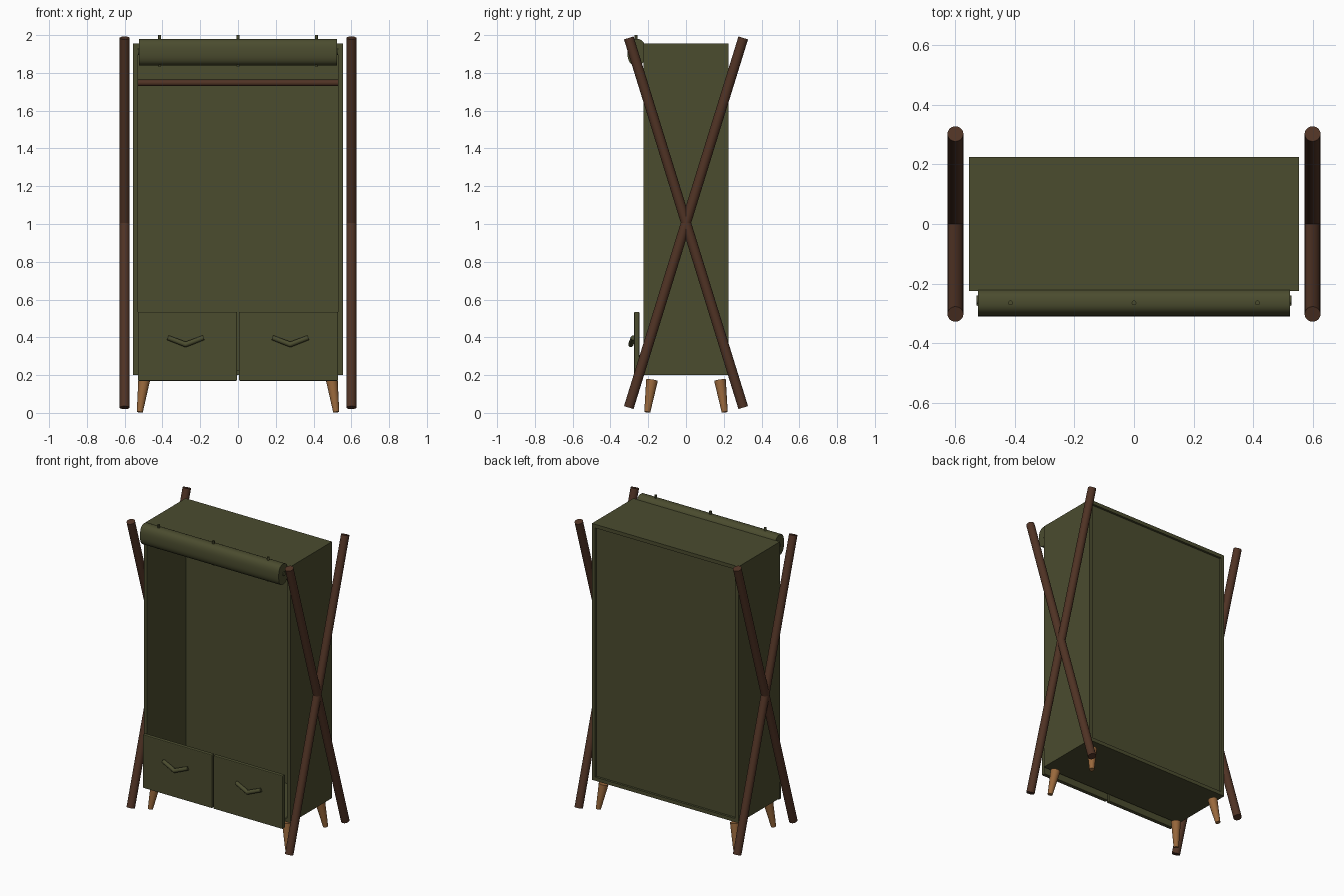
import bpy
import bmesh
from math import cos, sin, pi, copysign
from mathutils import Vector

if "Cube" in bpy.data.objects:
    bpy.data.objects.remove(bpy.data.objects["Cube"], do_unlink=True)


def material(name, rgb):
    mat = bpy.data.materials.new(name)
    mat.use_nodes = True
    mat.diffuse_color = (*rgb, 1)
    bsdf = next(n for n in mat.node_tree.nodes if n.type == 'BSDF_PRINCIPLED')
    bsdf.inputs["Base Color"].default_value = (*rgb, 1)
    return mat


OLIVE = material("olive canvas", (0.07, 0.072, 0.028))
BROWN = material("dark brown wood", (0.08, 0.033, 0.018))
TAN = material("tan wood", (0.32, 0.14, 0.045))


def finish(bm, name, mat, smooth=False):
    bmesh.ops.recalc_face_normals(bm, faces=bm.faces)
    mesh = bpy.data.meshes.new(name)
    bm.to_mesh(mesh)
    bm.free()
    mesh.materials.append(mat)
    obj = bpy.data.objects.new(name, mesh)
    bpy.context.collection.objects.link(obj)
    if smooth:
        bpy.ops.object.select_all(action='DESELECT')
        obj.select_set(True)
        bpy.context.view_layer.objects.active = obj
        bpy.ops.object.shade_smooth_by_angle()
    return obj


def box(name, low, high, mat, bevel=0):
    low, high = Vector(low), Vector(high)
    bm = bmesh.new()
    bmesh.ops.create_cube(bm, size=1)
    for v in bm.verts:
        v.co = (low + high) / 2 + v.co * (high - low)
    obj = finish(bm, name, mat)
    if bevel:
        mod = obj.modifiers.new("soft edge", 'BEVEL')
        mod.width, mod.segments = bevel, 2
    return obj


def rod(name, start, end, r1, r2, mat, sides=24):
    """Straight round bar, tapered when the radii differ."""
    start, end = Vector(start), Vector(end)
    axis = end - start
    bm = bmesh.new()
    bmesh.ops.create_cone(bm, cap_ends=True, segments=sides,
                          radius1=r1, radius2=r2, depth=axis.length)
    turn = axis.to_track_quat('Z', 'Y')
    for v in bm.verts:
        v.co = turn @ v.co + (start + end) / 2
    return finish(bm, name, mat, smooth=True)


# Cabinet shell, open at the front, with a recessed back panel
W, D, LOW, HIGH, T = 0.555, 0.225, 0.2, 1.955, 0.025
for side, s in (("right", -1), ("left", 1)):
    x1, x2 = sorted((s * W, s * (W - T)))
    box(side + "_side_panel", (x1, -D, LOW), (x2, D, HIGH), OLIVE)
box("top_panel", (T - W, -D, HIGH - T), (W - T, D, HIGH), OLIVE)
box("bottom_panel", (T - W, -D, LOW), (W - T, D, LOW + T), OLIVE)
box("back_panel", (T - W, D - 0.03, LOW + T), (W - T, D - 0.015, HIGH - T), OLIVE)

# Hanging rail
rod("hanging_rail", (T - W, 0, 1.747), (W - T, 0, 1.747), 0.017, 0.017, BROWN)

# Drawer fronts and chevron handles
for side, s in (("right", -1), ("left", 1)):
    x1, x2 = sorted((s * 0.005, s * 0.53))
    box(side + "_drawer_front", (x1, -0.275, 0.17), (x2, -0.247, 0.535), OLIVE, 0.005)
    tip = Vector((s * 0.277, -0.292, 0.362))
    for arm in (-1, 1):
        end = tip + Vector((arm * 0.094, 0.012, 0.036))
        rod(side + "_drawer_handle", tip, end, 0.014, 0.013, OLIVE, 12)
    bm = bmesh.new()
    bmesh.ops.create_icosphere(bm, subdivisions=2, radius=0.014)
    bmesh.ops.translate(bm, verts=bm.verts, vec=tip)
    finish(bm, side + "_handle_joint", OLIVE, smooth=True)

# Crossed poles and splayed legs on each side
for side, s in (("right", -1), ("left", 1)):
    for place, f in (("front", -1), ("back", 1)):
        rod(f"{side}_{place}_pole", (s * 0.6, f * 0.303, 0.028),
            (s * 0.6, -f * 0.303, 1.985), 0.0265, 0.0265, BROWN, 32)
        rod(f"{side}_{place}_leg", (s * 0.52, f * 0.205, 0.004),
            (s * 0.497, f * 0.18, 0.173), 0.016, 0.031, TAN)

# Rolled-up front curtain with an oval section
bm = bmesh.new()
ring = []
for i in range(40):
    a = 2 * pi * i / 40
    y, z = (copysign(abs(c) ** 0.8, c) for c in (cos(a), sin(a)))
    ring.append(bm.verts.new((-0.525, -0.262 + 0.048 * y, 1.91 + 0.07 * z)))
cap = bm.faces.new(ring)
grown = bmesh.ops.extrude_face_region(bm, geom=[cap], use_keep_orig=True)
bmesh.ops.translate(bm, vec=(1.05, 0, 0),
                    verts=[g for g in grown["geom"] if isinstance(g, bmesh.types.BMVert)])
finish(bm, "rolled_curtain", OLIVE, smooth=True)
rod("curtain_core", (-0.53, -0.255, 1.91), (0.53, -0.255, 1.91), 0.014, 0.014, OLIVE)

# Curtain ties
for x in (-0.415, 0, 0.415):
    rod("curtain_tie", (x, -0.265, 1.835), (x, -0.265, 2.0), 0.008, 0.008, OLIVE, 12)
